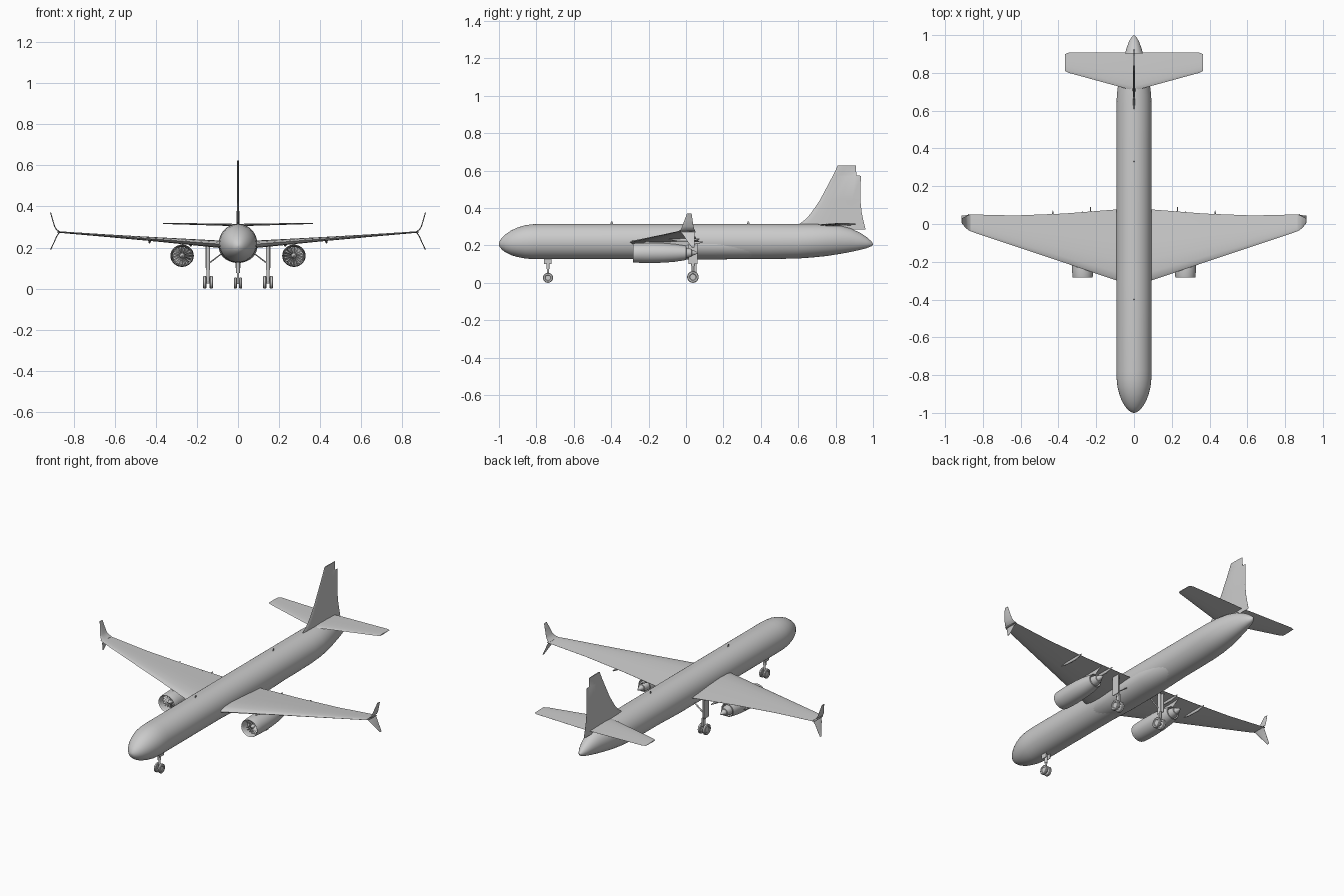
import bpy, bmesh, math
from mathutils import Vector

if "Cube" in bpy.data.objects:
    bpy.data.objects.remove(bpy.data.objects["Cube"])

FOIL = [(0, 0), (.03, .45), (.12, .85), (.3, 1), (.55, .75), (.8, .35), (1, .04)]


def finish(name, bm, mirror=False, angle=35):
    bmesh.ops.recalc_face_normals(bm, faces=bm.faces[:])
    me = bpy.data.meshes.new(name)
    bm.to_mesh(me)
    bm.free()
    ob = bpy.data.objects.new(name, me)
    bpy.context.collection.objects.link(ob)
    bpy.ops.object.select_all(action='DESELECT')
    ob.select_set(True)
    bpy.context.view_layer.objects.active = ob
    bpy.ops.object.shade_smooth_by_angle(angle=math.radians(angle))
    if mirror:
        ob.modifiers.new("mirror", 'MIRROR').use_mirror_merge = False
    return ob


def loft(name, rings, mirror=False, angle=35):
    """Skin a row of equal point loops and cap both ends."""
    bm = bmesh.new()
    loops = [[bm.verts.new(p) for p in r] for r in rings]
    n = len(loops[0])
    for a, b in zip(loops, loops[1:]):
        for i in range(n):
            j = (i + 1) % n
            bm.faces.new((a[i], a[j], b[j], b[i]))
    bm.faces.new(loops[0])
    bm.faces.new(loops[-1])
    return finish(name, bm, mirror, angle)


def tube(name, axis, stations, mirror=False, n=24, angle=35):
    """Elliptical rings around an axis; station = (x, y, z, ra, rb)."""
    u, v = {'x': ((0, 1, 0), (0, 0, 1)), 'y': ((1, 0, 0), (0, 0, 1)),
            'z': ((1, 0, 0), (0, 1, 0))}[axis]
    rings = []
    for x, y, z, ra, rb in stations:
        c = Vector((x, y, z))
        rings.append([c + Vector(u) * ra * math.cos(2 * math.pi * i / n)
                      + Vector(v) * rb * math.sin(2 * math.pi * i / n) for i in range(n)])
    return loft(name, rings, mirror, angle)


def foil(le, te, t, normal):
    """Aerofoil loop between leading and trailing points."""
    le, te, nrm = Vector(le), Vector(te), Vector(normal).normalized()
    up = [le.lerp(te, s) + nrm * h * t / 2 for s, h in FOIL]
    low = [le.lerp(te, s) - nrm * h * t / 2 for s, h in FOIL[:0:-1]]
    return up + low


def box(name, lo, hi, mirror=False):
    x0, y0, z0 = lo
    x1, y1, z1 = hi
    rings = [[(x0, y0, z), (x1, y0, z), (x1, y1, z), (x0, y1, z)] for z in (z0, z1)]
    return loft(name, rings, mirror)


# Fuselage: blunt nose, straight barrel, upswept tail cone (y, centre z, half width, half height)
body = [(-1, .208, .002, .002), (-.996, .208, .016, .016), (-.985, .209, .031, .031),
        (-.965, .211, .048, .048), (-.935, .214, .065, .066), (-.9, .217, .078, .079),
        (-.86, .219, .088, .089), (-.82, .22, .092, .093), (-.78, .221, .093, .094),
        (-.3, .221, .093, .094), (.1, .221, .093, .094), (.45, .221, .093, .094),
        (.6, .222, .093, .092), (.68, .225, .091, .089), (.75, .228, .083, .085),
        (.82, .230, .069, .076), (.88, .228, .054, .063), (.93, .222, .040, .046),
        (.965, .215, .027, .030), (.99, .209, .013, .014), (1, .207, .002, .002)]
tube("fuselage", 'y', [(0, y, z, a, b) for y, z, a, b in body], n=48)

# Belly fairing under the wing root
tube("belly_fairing", 'y', [(0, -.36, .2, .05, .04), (0, -.27, .2, .085, .07),
                            (0, -.1, .2, .093, .075), (0, .15, .2, .093, .075),
                            (0, .35, .2, .085, .072), (0, .44, .2, .05, .06)], n=40)

# Wings (x, leading y, trailing y, z, thickness)
wing = [(.03, -.32, .08, .212, .04), (.09, -.3, .077, .217, .036), (.375, -.203, .055, .239, .022),
        (.63, -.118, .045, .258, .013), (.84, -.048, .05, .274, .008), (.88, -.032, .052, .277, .006)]
loft("wing", [foil((x, a, z), (x, b, z - .003), t, (0, 0, 1)) for x, a, b, z, t in wing], True)

# Split wing tips, upper and lower
upper = [(.865, -.04, .05, .276, -.2), (.882, -.028, .045, .286, -.8), (.892, -.02, .04, .302, -1),
         (.902, -.008, .035, .335, -1), (.912, .005, .03, .37, -1)]
lower = [(.868, -.03, .05, .276, .5), (.882, -.015, .047, .255, 1), (.895, .005, .046, .225, 1),
         (.912, .03, .045, .19, 1)]
for name, rows in (("upper_winglet", upper), ("lower_winglet", lower)):
    loft(name, [foil((x, a, z), (x, b, z), .005, (s, 0, 1 - abs(s) * .7)) for x, a, b, z, s in rows], True)

# Flap track fairings under the trailing edges
for x, z, y1 in ((.23, .218, .09), (.43, .234, .072)):
    tube("flap_fairing", 'y', [(x, y1 - .17, z, .001, .001), (x, y1 - .12, z - .004, .006, .008),
                               (x, y1 - .05, z - .005, .006, .009), (x, y1, z, .002, .003)], True, n=12)

# Tail fin (z, leading y, trailing y)
fin = [(.285, .58, .96), (.31, .6, .954), (.34, .64, .947), (.374, .67, .94), (.444, .717, .932),
       (.572, .785, .935), (.574, .786, .911), (.626, .811, .909)]
loft("tail_fin", [foil((0, a, z), (0, b, z), .014 - .02 * (z - .285), (1, 0, 0)) for z, a, b in fin])

# Tailplanes
plane = [(0, .706, .905, .309), (.06, .722, .907, .311), (.345, .8, .907, .317), (.365, .81, .9, .317)]
loft("tailplane", [foil((x, a, z), (x, b, z), .012 - .018 * x, (0, 0, 1)) for x, a, b, z in plane], True)

# Engines
EX, EZ = .272, .16


def engine_part(name, rows):
    tube(name, 'y', [(EX, y, EZ + dz, r, r * .95) for y, r, dz in rows], True, n=36)


engine_part("nacelle", [(-.235, .046, 0), (-.272, .047, 0), (-.281, .049, 0), (-.284, .052, 0),
                        (-.278, .054, 0), (-.24, .056, 0), (-.19, .057, 0), (-.12, .055, 0),
                        (-.06, .050, 0), (.0, .040, 0), (.002, .036, 0), (-.04, .034, 0)])
engine_part("engine_core", [(-.05, .031, 0), (0, .029, 0), (.03, .022, 0), (.031, .017, 0),
                            (.05, .01, 0), (.065, .002, 0)])
engine_part("spinner", [(-.236, .014, 0), (-.25, .012, 0), (-.262, .007, 0), (-.268, .001, 0)])

# Fan blades, twisted flat strips
bm = bmesh.new()
for k in range(16):
    a = 2 * math.pi * k / 16
    pts = []
    for r, da, y in ((.01, -.15, -.252), (.045, -.07, -.256), (.045, .16, -.238), (.01, .15, -.238)):
        pts.append(bm.verts.new((EX + r * math.cos(a + da), y, EZ + r * .95 * math.sin(a + da))))
    bm.faces.new(pts)
finish("fan_blades", bm, True)

# Pylons joining the engines to the wing
pylon = [(.195, -.225, .0), (.215, -.225, .03), (.23, -.2, .06)]
loft("pylon", [foil((EX, a, z), (EX, b, z), .016, (1, 0, 0)) for z, a, b in pylon], True)


def wheel(name, x, y, r, w):
    h = w / 2
    tube(name, 'x', [(x + dx, y, r, k * r, k * r) for dx, k in
                     ((-h * .6, .5), (-h, .6), (-h, .88), (-h * .6, 1), (h * .6, 1),
                      (h, .88), (h, .6), (h * .6, .5))], True, n=24)


def post(name, axis, p, q, r, mirror=False):
    tube(name, axis, [(*p, r, r), (*q, r, r)], mirror, n=14)


# Nose gear
NY = -.738
wheel("nose_wheel", .013, NY, .027, .014)
post("nose_strut", 'z', (0, NY, .022), (0, NY, .15), .006)
post("nose_strut_sleeve", 'z', (0, NY, .075), (0, NY, .15), .009)
post("nose_axle", 'x', (-.013, NY, .027), (.013, NY, .027), .005)
box("nose_gear_door", (.012, NY - .02, .1), (.015, NY + .02, .142), True)

# Main gear
MX, MY = .146, .037
for dx in (-.016, .016):
    wheel("main_wheel", MX + dx, MY, .031, .016)
post("main_axle", 'x', (MX - .016, MY, .031), (MX + .016, MY, .031), .006, True)
post("main_strut", 'z', (MX, MY, .026), (MX, MY, .215), .007, True)
post("main_strut_sleeve", 'z', (MX, MY, .09), (MX, MY, .215), .010, True)
post("main_side_brace", 'z', (MX, MY, .12), (.08, MY, .17), .005, True)
box("main_gear_door", (MX + .011, MY - .024, .1), (MX + .015, MY + .024, .215), True)
box("torque_link", (MX - .004, MY + .005, .05), (MX + .004, MY + .018, .1), True)

# Blade aerials on the roof
for y in (-.405, .325):
    loft("roof_aerial", [foil((0, y, .31), (0, y + .016, .31), .004, (1, 0, 0)),
                         foil((0, y + .004, .328), (0, y + .012, .328), .002, (1, 0, 0))])
